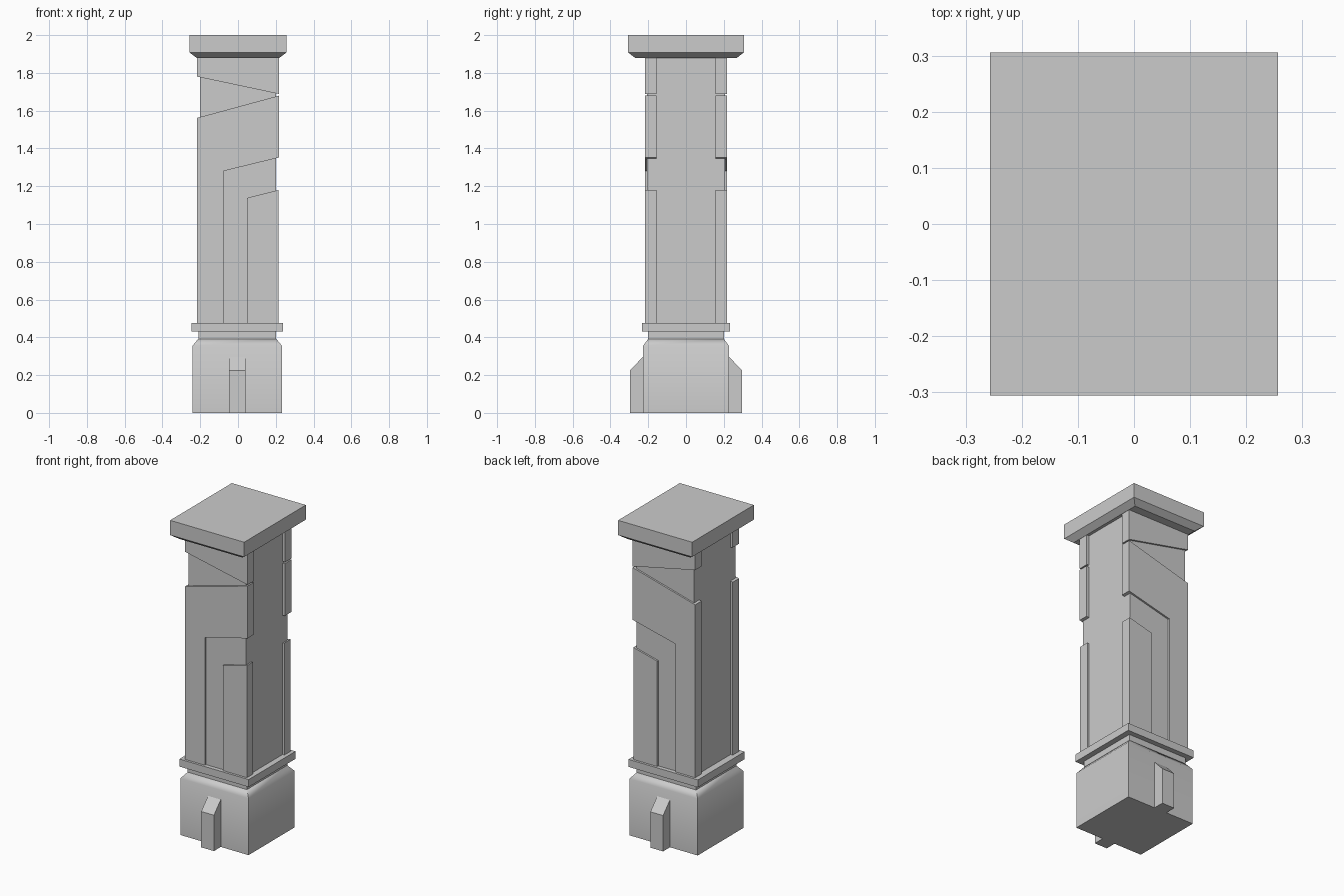
import bpy, bmesh, math

if "Cube" in bpy.data.objects:
    bpy.data.objects.remove(bpy.data.objects["Cube"])


def finish(name, bm):
    bmesh.ops.recalc_face_normals(bm, faces=bm.faces)
    mesh = bpy.data.meshes.new(name)
    bm.to_mesh(mesh)
    bm.free()
    obj = bpy.data.objects.new(name, mesh)
    bpy.context.collection.objects.link(obj)
    return obj


def stack(name, levels, cx=0.0):
    """Square-sided solid through levels of (half x, half y, z)."""
    bm = bmesh.new()
    rings = [[bm.verts.new((cx + sx * hx, sy * hy, z))
              for sx, sy in ((-1, -1), (1, -1), (1, 1), (-1, 1))]
             for hx, hy, z in levels]
    for a, b in zip(rings, rings[1:]):
        for i in range(4):
            j = (i + 1) % 4
            bm.faces.new((a[i], a[j], b[j], b[i]))
    bm.faces.new(rings[0])
    bm.faces.new(rings[-1])
    return finish(name, bm)


def extrude(name, outline, offset):
    """Solid from a planar outline pushed along an offset."""
    bm = bmesh.new()
    face = bm.faces.new([bm.verts.new(p) for p in outline])
    ext = bmesh.ops.extrude_face_region(bm, geom=[face], use_keep_orig=True)
    bmesh.ops.translate(bm, vec=offset,
                        verts=[g for g in ext["geom"] if isinstance(g, bmesh.types.BMVert)])
    return finish(name, bm)


def mirror_y(obj):
    mod = obj.modifiers.new("mirror", 'MIRROR')
    mod.use_axis = (False, True, False)
    mod.use_mirror_merge = False


CX = -0.004

# Plinth with softly shaded shoulder
plinth = stack("plinth", [(0.237, 0.228, 0), (0.237, 0.228, 0.355),
                          (0.206, 0.2, 0.392)], CX)
bpy.context.view_layer.objects.active = plinth
plinth.select_set(True)
bpy.ops.object.shade_smooth_by_angle(angle=math.radians(55))

# Neck, band, shaft core and cap
stack("neck", [(0.206, 0.2, 0.392), (0.206, 0.2, 0.43)], CX)
stack("band", [(0.241, 0.232, 0.43), (0.241, 0.232, 0.477)], CX)
stack("shaft", [(0.201, 0.206, 0.477), (0.201, 0.206, 1.88)])
stack("cap", [(0.219, 0.27, 1.88), (0.257, 0.306, 1.908), (0.257, 0.306, 2.0)])

# Sloped pegs on the front and back of the plinth
peg = extrude("plinth_peg", [(-0.048, y, z) for y, z in
              ((-0.2, 0), (-0.296, 0), (-0.296, 0.225), (-0.228, 0.297), (-0.2, 0.297))],
              (0.088, 0, 0))
mirror_y(peg)

# Raised panels that wrap round the shaft corners, front and back
panels = {
    "top_panel": [(-0.216, 1.88), (0.218, 1.88), (0.218, 1.688), (-0.216, 1.78)],
    "main_panel": [(-0.216, 1.562), (0.218, 1.68), (0.218, 1.352), (-0.078, 1.28),
                   (-0.078, 0.477), (-0.216, 0.477)],
    "small_panel": [(0.048, 0.477), (0.048, 1.138), (0.214, 1.18), (0.214, 0.477)],
}
for name, outline in panels.items():
    panel = extrude(name, [(x, -0.217, z) for x, z in outline], (0, 0.062, 0))
    mirror_y(panel)
